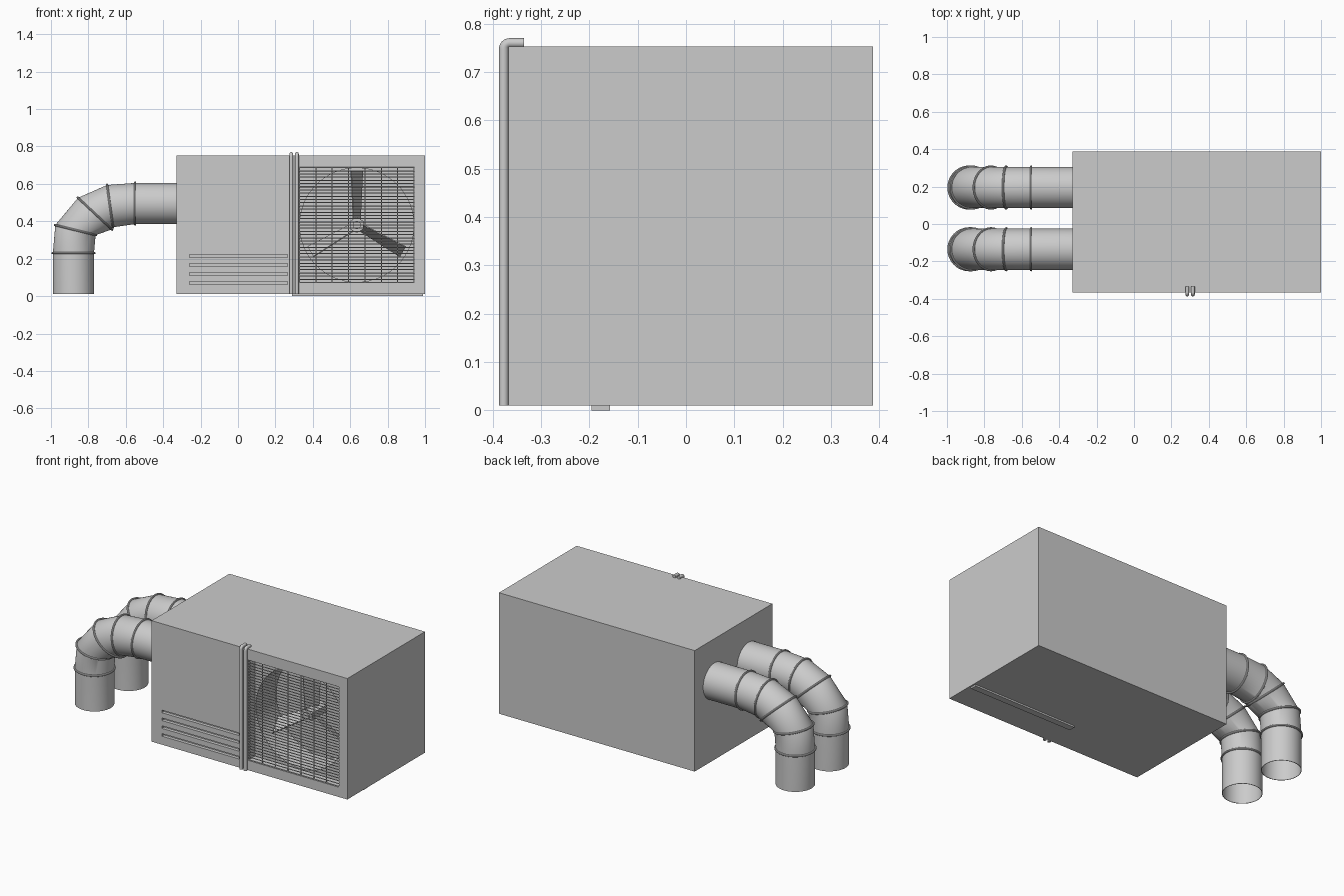
import bpy, bmesh, math
from mathutils import Vector, Matrix

if "Cube" in bpy.data.objects:
    bpy.data.objects.remove(bpy.data.objects["Cube"])


def make(name, bm, smooth=False):
    bmesh.ops.recalc_face_normals(bm, faces=bm.faces)
    me = bpy.data.meshes.new(name)
    bm.to_mesh(me)
    bm.free()
    ob = bpy.data.objects.new(name, me)
    bpy.context.collection.objects.link(ob)
    if smooth:
        bpy.ops.object.select_all(action='DESELECT')
        bpy.context.view_layer.objects.active = ob
        ob.select_set(True)
        bpy.ops.object.shade_smooth_by_angle(angle=math.radians(35))
    return ob


def add_box(bm, lo, hi):
    lo, hi = Vector(lo), Vector(hi)
    m = Matrix.Translation((lo + hi) / 2) @ Matrix.Diagonal((*(hi - lo), 1))
    bmesh.ops.create_cube(bm, size=1, matrix=m)


def add_cyl(bm, a, b, r, n):
    a, b = Vector(a), Vector(b)
    rot = (b - a).to_track_quat('Z', 'Y').to_matrix().to_4x4()
    bmesh.ops.create_cone(bm, cap_ends=True, segments=n, radius1=r, radius2=r,
                          depth=(b - a).length, matrix=Matrix.Translation((a + b) / 2) @ rot)


def loft(bm, rings, close=False, cap=False):
    vs = [[bm.verts.new(p) for p in ring] for ring in rings]
    n = len(vs[0])
    pairs = list(zip(vs, vs[1:])) + ([(vs[-1], vs[0])] if close else [])
    for r0, r1 in pairs:
        for i in range(n):
            j = (i + 1) % n
            bm.faces.new((r0[i], r0[j], r1[j], r1[i]))
    if cap:
        bm.faces.new(vs[0])
        bm.faces.new(vs[-1])


def cut(ob, cutter):
    cutter.hide_render = True
    bpy.context.view_layer.objects.active = ob
    mod = ob.modifiers.new("cut", 'BOOLEAN')
    mod.operation, mod.solver, mod.object = 'DIFFERENCE', 'EXACT', cutter
    bpy.ops.object.modifier_apply(modifier=mod.name)
    bpy.data.objects.remove(cutter)


FRONT = -0.367
FX, FZ, HALF = 0.635, 0.38, 0.31

# cabinet with grille recess, round fan well and four slots
bm = bmesh.new()
add_box(bm, (-0.33, FRONT, 0.01), (1.0, 0.387, 0.753))
cabinet = make("cabinet", bm)
bm = bmesh.new()
add_box(bm, (FX - HALF, -0.5, FZ - HALF), (FX + HALF, FRONT + 0.07, FZ + HALF))
cut(cabinet, make("recess_cutter", bm))
bm = bmesh.new()
add_cyl(bm, (FX, -0.45, FZ), (FX, -0.1, FZ), 0.305, 64)
cut(cabinet, make("well_cutter", bm))
bm = bmesh.new()
for k in range(4):
    z = 0.07 + 0.048 * k
    add_box(bm, (-0.26, -0.45, z - 0.008), (0.265, FRONT + 0.02, z + 0.008))
cut(cabinet, make("slot_cutter", bm))

# base rail under the cabinet
bm = bmesh.new()
add_box(bm, (0.29, -0.196, 0.0), (0.99, -0.157, 0.01))
make("base_rail", bm)

# grille of thin bars
bm = bmesh.new()
for k in range(37):
    z = FZ - HALF + 0.003 + (2 * HALF - 0.006) * k / 36
    add_cyl(bm, (FX - HALF, FRONT + 0.004, z), (FX + HALF, FRONT + 0.004, z), 0.0027, 8)
for k in range(8):
    x = FX - HALF + 0.004 + (2 * HALF - 0.008) * k / 7
    add_cyl(bm, (x, FRONT + 0.009, FZ - HALF), (x, FRONT + 0.009, FZ + HALF), 0.0027, 8)
make("fan_grille", bm, True)

# fan hub
bm = bmesh.new()
add_cyl(bm, (FX, -0.24, FZ), (FX, -0.1, FZ), 0.042, 6)
add_cyl(bm, (FX, -0.25, FZ), (FX, -0.23, FZ), 0.022, 12)
make("fan_hub", bm)

# three pitched blades
bm = bmesh.new()
for k in range(3):
    rot = Matrix.Translation((FX, -0.19, FZ)) @ Matrix.Rotation(math.tau * k / 3, 4, 'Y')
    rings = []
    for i in range(6):
        t = i / 5
        pitch = math.radians(65 - 8 * t)
        c = 0.045 + 0.012 * t
        d = Vector((math.cos(pitch), math.sin(pitch), 0))
        nrm = Vector((-d.y, d.x, 0)) * 0.003
        up = Vector((0, 0, 0.03 + 0.255 * t))
        rings.append([rot @ (up + s * c * d + q * nrm)
                      for s, q in ((-1, -1), (1, -1), (1, 1), (-1, 1))])
    loft(bm, rings, cap=True)
make("fan_blades", bm)

# pair of refrigerant style pipes hooked over the top edge
for name, px in (("left_pipe", 0.285), ("right_pipe", 0.315)):
    path = [(-0.377, 0.01, 90), (-0.377, 0.748, 90)]
    path += [(-0.365 - 0.012 * math.cos(a), 0.748 + 0.012 * math.sin(a), 90 - math.degrees(a))
             for a in [math.pi / 12 * i for i in range(1, 7)]]
    path.append((-0.335, 0.760, 0))
    rings = []
    for y, z, ang in path:
        a = math.radians(ang)
        rings.append([(px + 0.01 * math.cos(t), y - 0.01 * math.sin(t) * math.sin(a),
                       z + 0.01 * math.sin(t) * math.cos(a))
                      for t in [math.tau * i / 16 for i in range(16)]])
    bm = bmesh.new()
    loft(bm, rings, cap=True)
    make(name, bm, True)

# ducts: station = x, z, tilt of the joint in degrees, in-plane half height
STATIONS = [(-0.33, 0.495, 0, 0.11), (-0.55, 0.495, 0, 0.11), (-0.684, 0.481, 8, 0.114),
            (-0.765, 0.441, 47, 0.124), (-0.869, 0.353, 76, 0.111),
            (-0.88, 0.23, 90, 0.11), (-0.88, 0.01, 90, 0.11)]
N = 48


def duct_ring(cy, station, grow=0.0, shift=0.0):
    x, z, ang, h = station
    a = math.radians(ang)
    axis = Vector((-math.cos(a), 0, -math.sin(a)))
    up = Vector((-math.sin(a), 0, math.cos(a)))
    c = Vector((x, cy, z)) + axis * shift
    return [c + up * (h + grow) * math.cos(t) + Vector((0, (0.11 + grow) * math.sin(t), 0))
            for t in [math.tau * i / N for i in range(N)]]


for side, cy in (("front", -0.135), ("back", 0.195)):
    bm = bmesh.new()
    outer = [duct_ring(cy, s) for s in STATIONS]
    inner = [duct_ring(cy, s, -0.003) for s in reversed(STATIONS)]
    loft(bm, outer + inner, close=True)
    make(side + "_duct", bm, True)
    # raised bead at every joint
    bm = bmesh.new()
    for s in STATIONS[1:-1]:
        loft(bm, [duct_ring(cy, s, 0.002 + 0.006 * math.cos(t), 0.006 * math.sin(t))
                  for t in [math.tau * i / 10 for i in range(10)]], close=True)
    make(side + "_duct_beads", bm, True)
